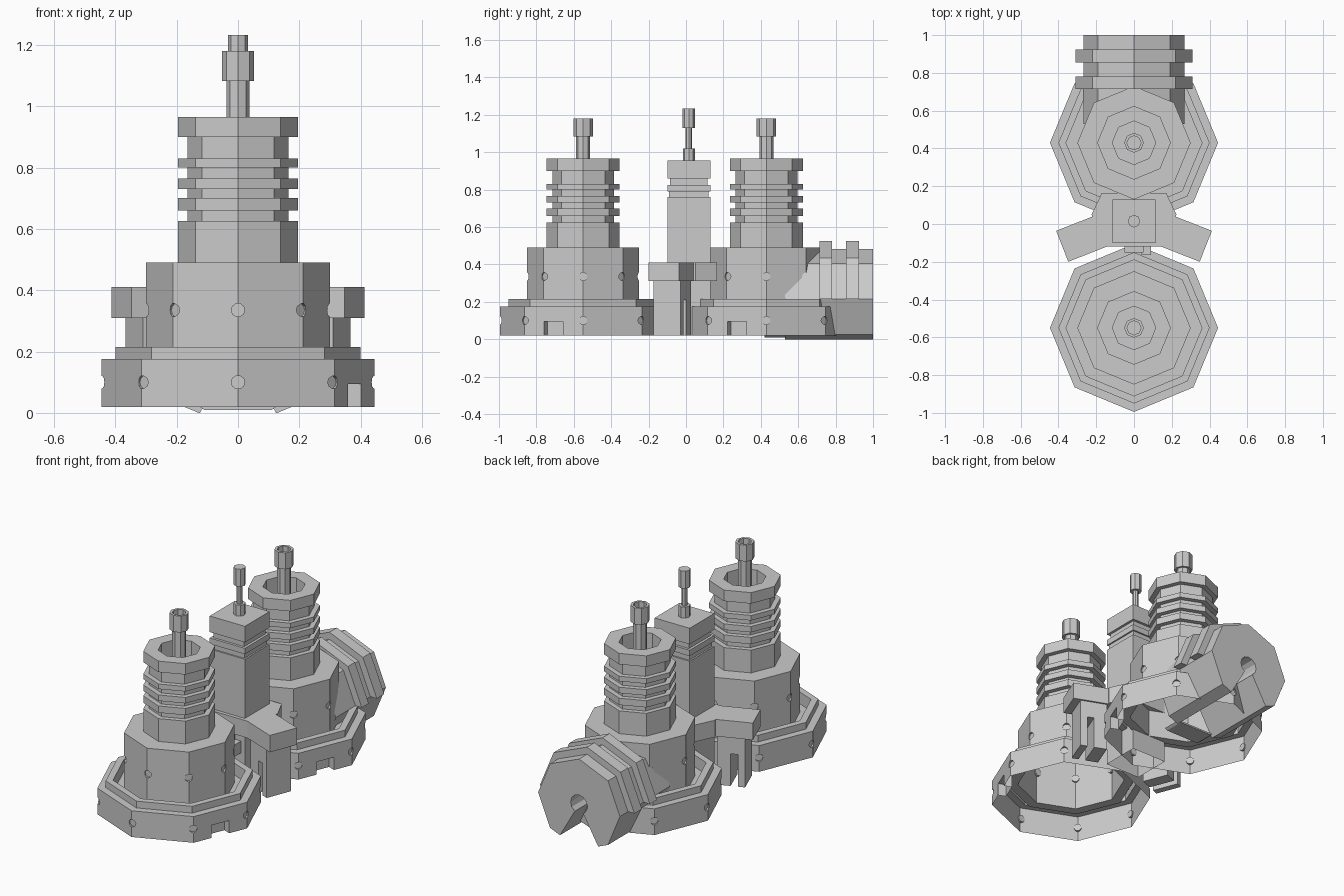
import bpy, bmesh
from math import sin, cos, pi, radians
from mathutils import Vector, Matrix

if "Cube" in bpy.data.objects:
    bpy.data.objects.remove(bpy.data.objects["Cube"])


def finish(name, bm):
    bmesh.ops.remove_doubles(bm, verts=bm.verts, dist=1e-5)
    bmesh.ops.recalc_face_normals(bm, faces=bm.faces)
    me = bpy.data.meshes.new(name)
    bm.to_mesh(me)
    bm.free()
    ob = bpy.data.objects.new(name, me)
    bpy.context.collection.objects.link(ob)
    return ob


def open_end(ob, test):
    """Delete the faces whose every vertex passes the test."""
    bm = bmesh.new()
    bm.from_mesh(ob.data)
    dead = [f for f in bm.faces if all(test(v.co) for v in f.verts)]
    bmesh.ops.delete(bm, geom=dead, context='FACES')
    bm.to_mesh(ob.data)
    bm.free()


def lathe(name, profile, loc=(0, 0), segs=8, phase=0.0):
    """Faceted turning of an axis-to-axis (radius, z) profile."""
    bm = bmesh.new()
    rings = [[bm.verts.new((loc[0] + r * cos(phase + 2 * pi * i / segs),
                            loc[1] + r * sin(phase + 2 * pi * i / segs), z))
              for i in range(segs)] for r, z in profile]
    for a, b in zip(rings, rings[1:]):
        for i in range(segs):
            j = (i + 1) % segs
            bm.faces.new((a[i], a[j], b[j], b[i]))
    return finish(name, bm)


def prism(name, pts, lo, hi, axis='Z'):
    """Extrude a 2D outline along z or y."""
    bm = bmesh.new()
    at = (lambda p, h: (p[0], p[1], h)) if axis == 'Z' else (lambda p, h: (p[0], h, p[1]))
    a = [bm.verts.new(at(p, lo)) for p in pts]
    b = [bm.verts.new(at(p, hi)) for p in pts]
    bm.faces.new(a)
    bm.faces.new(b)
    for i in range(len(pts)):
        j = (i + 1) % len(pts)
        bm.faces.new((a[i], a[j], b[j], b[i]))
    return finish(name, bm)


# Tower outline: skirt, recessed ledge, drum body, ribbed neck, open top
tower = [(0, .02), (.445, .02), (.445, .175), (.40, .175), (.40, .215), (.36, .215),
         (.36, .145), (.30, .145), (.30, .49), (.195, .49), (.195, .625)]
for lo, hi in ((.66, .70), (.73, .765), (.80, .83), (.90, .965)):
    tower += [(.165, tower[-1][1]), (.165, lo), (.195, lo), (.195, hi)]
tower += [(.115, .965), (.115, .85), (0, .85)]

mast = [(0, .84), (.038, .84), (.038, 1.083), (.052, 1.083), (.052, 1.18),
        (.037, 1.18), (.037, 1.13), (0, 1.13)]

for side, y in (('front', -.55), ('back', .43)):
    body = lathe(side + '_tower', tower, (0, y))
    lathe(side + '_tower_mast', mast, (0, y))
    # Shallow bolt sockets on every corner and a doorway on one skirt face
    bm = bmesh.new()
    for k in range(8):
        for r, z in ((.455, .10), (.31, .335)):
            m = (Matrix.Translation((0, y, z)) @ Matrix.Rotation(k * pi / 4, 4, 'Z')
                 @ Matrix.Translation((r, 0, 0)) @ Matrix.Rotation(pi / 2, 4, 'Y'))
            bmesh.ops.create_cone(bm, cap_ends=True, segments=10, radius1=.022,
                                  radius2=.022, depth=.05, matrix=m)
    m = (Matrix.Translation((0, y, .045)) @ Matrix.Rotation(-pi / 8, 4, 'Z')
         @ Matrix.Translation((.41, 0, 0)) @ Matrix.Diagonal((.09, .11, .10, 1)))
    bmesh.ops.create_cube(bm, size=1, matrix=m)
    cutter = finish(side + '_hole_cutter', bm)
    cutter.hide_render = True
    mod = body.modifiers.new('holes', 'BOOLEAN')
    mod.object = cutter
    mod.operation = 'DIFFERENCE'
    mod.solver = 'EXACT'
    bpy.context.view_layer.objects.active = body
    bpy.ops.object.modifier_apply(modifier=mod.name)
    bpy.data.objects.remove(cutter)
    # The towers are hollow shells, open underneath
    open_end(body, lambda c: c.z < .0205)

# Square centre column with grooves
q = 2 ** .5
col = [(0, .02), (.115, .02), (.115, .76), (.106, .76), (.106, .79), (.115, .79),
       (.115, .825), (.1, .825), (.1, .86), (.115, .86), (.115, .955), (0, .955)]
column = lathe('centre_column', [(r * q, z) for r, z in col], (0, .015), 4, pi / 4)
open_end(column, lambda c: c.z < .0205)
lathe('centre_mast', [(0, .95), (.032, .95), (.032, 1.02), (.017, 1.02), (.017, 1.13),
                      (.033, 1.13), (.033, 1.233), (0, 1.233)], (0, .015))

# Hub slab joining the column and two swept arms
prism('hub_slab', [(-.17, .165), (.17, .165), (.225, .05), (.15, -.12), (-.15, -.12),
                   (-.225, .05)], .31, .41)
prism('front_latch', [(-.05, -.09), (.05, -.09), (.05, -.15), (-.05, -.15)], .18, .30)
prism('front_latch_tab', [(.04, -.09), (.09, -.09), (.09, -.165), (.04, -.165)], .20, .27)

# Arms: overhanging slab with a slotted leg beneath
end, along, across = Vector((.38, -.118)), Vector((.93, -.366)), Vector((.366, .93))
for side, s in (('left', -1), ('right', 1)):
    def bar(name, a, b, w, lo, hi):
        pts = [end - along * d + across * v for d, v in ((a, -w), (a, w), (b, w), (b, -w))]
        prism(f'{side}_{name}', [(s * p.x, p.y) for p in pts], lo, hi)
    bar('arm_slab', 0, .27, .088, .31, .41)
    bar('leg_outer', .045, .085, .078, .02, .31)
    bar('leg_inner', .125, .20, .078, .02, .31)
    bar('leg_bridge', .085, .125, .078, .21, .31)

# Rear drum: octagon on its side, bottom wedge cut out to a round bore
cz, R, cut = .215, .268, .125


def oct_pts(r, angles):
    return [(r * sin(radians(a)), cz + r * cos(radians(a))) for a in angles]


tip = cz - R + cut * .4142
outline = oct_pts(R, range(-135, 136, 45)) + [(cut, tip)]
outline += oct_pts(.055, range(150, -151, -30)) + [(-cut, tip)]
drum = prism('rear_drum', outline, .53, 1.0, 'Y')
open_end(drum, lambda c: c.y < .531)

# Small sill under the rear tower, ahead of the drum
prism('rear_sill', [(-.125, .02), (.125, .02), (.11, .01), (-.11, .01)], .42, .54, 'Y')

# Raised half ribs over the drum
for i, (a, b) in enumerate(((.715, .78), (.855, .925))):
    arc = range(-90, 91, 45)
    prism(f'rear_rib_{i + 1}', oct_pts(.31, arc) + oct_pts(.25, reversed(arc)), a, b, 'Y')
